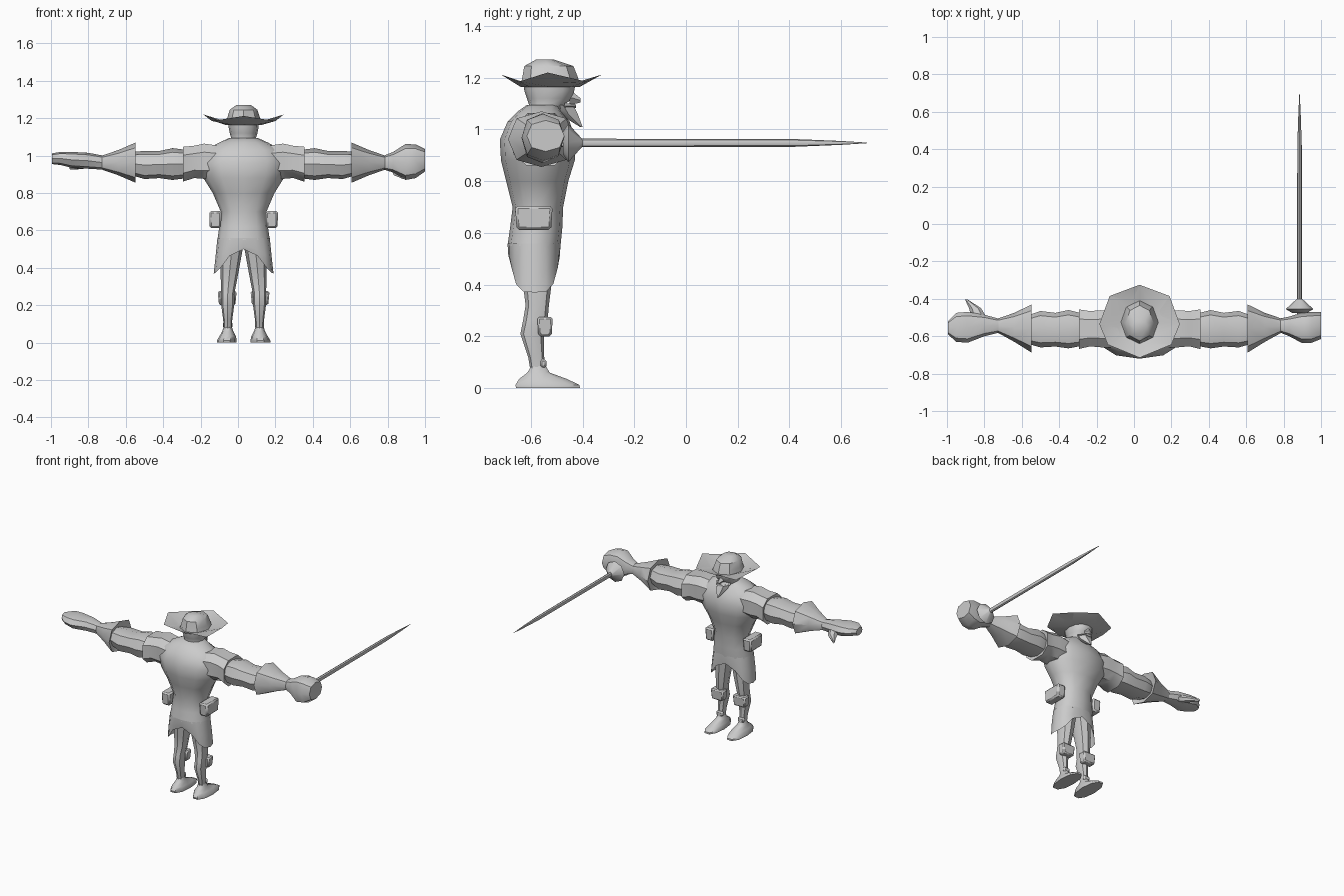
import bpy, bmesh, math
from mathutils import Vector

CX = 0.03                                   # body centre line
grey = bpy.data.materials.new("plain grey")
grey.diffuse_color = (0.6, 0.6, 0.6, 1)


def finish(bm, name, angle=40):
    bmesh.ops.recalc_face_normals(bm, faces=bm.faces[:])
    me = bpy.data.meshes.new(name)
    bm.to_mesh(me)
    bm.free()
    ob = bpy.data.objects.new(name, me)
    bpy.context.collection.objects.link(ob)
    me.materials.append(grey)
    bpy.ops.object.select_all(action='DESELECT')
    ob.select_set(True)
    bpy.context.view_layer.objects.active = ob
    bpy.ops.object.shade_smooth_by_angle(angle=math.radians(angle))
    return ob


def skin(name, rings, caps=(True, True), angle=40):
    """Bridge rings of points with quads."""
    bm = bmesh.new()
    vs = [[bm.verts.new(p) for p in r] for r in rings]
    n = len(vs[0])
    for a, b in zip(vs, vs[1:]):
        for i in range(n):
            bm.faces.new((a[i], a[(i + 1) % n], b[(i + 1) % n], b[i]))
    if caps[0]:
        bm.faces.new(vs[0])
    if caps[1]:
        bm.faces.new(vs[-1])
    return finish(bm, name, angle)


def ring(axis, c, hu, hv, n=8, p=1.0, phase=0.0):
    """Superellipse ring: u, v are the two axes other than 'axis'."""
    pts = []
    for i in range(n):
        t = math.tau * i / n + phase
        u, v = (math.copysign(abs(f) ** p, f) for f in (math.cos(t), math.sin(t)))
        d = {'x': (0, u * hu, v * hv), 'y': (u * hu, 0, v * hv), 'z': (u * hu, v * hv, 0)}[axis]
        pts.append(Vector(c) + Vector(d))
    return pts


def limb(name, s, rows, n=8, p=0.85, phase=0.0):
    """Part along x; rows = dx, y min, y max, z min, z max."""
    skin(name, [ring('x', (CX + s * d, (a + b) / 2, (e + f) / 2), (b - a) / 2, (f - e) / 2, n, p, phase)
                for d, a, b, e, f in rows])


def column(name, x, rows, n=12, p=0.9, caps=(True, True)):
    """Part along z; rows = z, half width, y min, y max (optional x shift)."""
    return skin(name, [ring('z', (x + (r[4] if len(r) > 4 else 0), (r[2] + r[3]) / 2, r[0]),
                            r[1], (r[3] - r[2]) / 2, n, p) for r in rows], caps)


def box(name, c, size, taper=1.0, bevel=0.008):
    bm = bmesh.new()
    bmesh.ops.create_cube(bm, size=1)
    for v in bm.verts:
        k = taper if v.co.z < 0 else 1
        v.co = Vector(c) + Vector((v.co.x * size[0] * k, v.co.y * size[1] * k, v.co.z * size[2]))
    bmesh.ops.bevel(bm, geom=bm.edges[:], offset=bevel, segments=1, affect='EDGES')
    return finish(bm, name)


# Coat body
column("coat_body", CX, [
    (0.55, 0.140, -0.69, -0.485), (0.62, 0.130, -0.68, -0.478), (0.70, 0.122, -0.67, -0.475),
    (0.80, 0.165, -0.695, -0.455), (0.88, 0.215, -0.715, -0.43), (0.96, 0.235, -0.72, -0.425),
    (1.03, 0.205, -0.69, -0.45), (1.07, 0.13, -0.65, -0.48), (1.095, 0.075, -0.615, -0.49)])

# Coat skirt, hem arched at front and back
hem = ring('z', (CX, -0.585, 0.37), 0.16, 0.095, 16, 0.8)
mid = ring('z', (CX, -0.587, 0.46), 0.15, 0.10, 16, 0.8)
for i in range(16):
    k = abs(math.sin(math.tau * i / 16))
    hem[i].z += 0.13 * k ** 4
    mid[i].z += 0.055 * k ** 4
skin("coat_skirt", [hem, mid, ring('z', (CX, -0.5875, 0.56), 0.14, 0.1025, 16, 0.9)], (False, False))

# Head, nose and beard
column("head", CX, [
    (1.05, 0.075, -0.61, -0.49), (1.09, 0.065, -0.605, -0.475), (1.12, 0.074, -0.615, -0.44),
    (1.15, 0.08, -0.625, -0.432), (1.185, 0.082, -0.628, -0.425)])
skin("nose", [ring('y', (CX, -0.45, 1.125), 0.022, 0.03, 4),
              ring('y', (CX, -0.407, 1.112), 0.008, 0.008, 4)])
skin("moustache", [ring('y', (CX, -0.47, 1.09), 0.06, 0.014, 6),
                   ring('y', (CX, -0.425, 1.09), 0.03, 0.008, 6)])
skin("beard", [ring('z', (CX, -0.475, 1.095), 0.052, 0.045, 6),
               ring('z', (CX, -0.455, 1.06), 0.04, 0.042, 6),
               ring('z', (CX, -0.405, 1.01), 0.006, 0.006, 6)])

# Hat: pinched crown and an eight-point brim, raised at front, sides and back
skin("hat_crown", [ring('z', (CX, -0.525, 1.168), 0.10, 0.115), ring('z', (CX, -0.525, 1.20), 0.088, 0.108),
                   ring('z', (CX, -0.53, 1.245), 0.074, 0.095), ring('z', (CX, -0.545, 1.27), 0.04, 0.035)],
     (False, True))
outer = [Vector((CX + x, y, z)) for x, y, z in (
    (0.215, -0.535, 1.22), (0.16, -0.385, 1.185), (0, -0.325, 1.212), (-0.16, -0.385, 1.185),
    (-0.215, -0.535, 1.22), (-0.17, -0.645, 1.185), (0, -0.715, 1.212), (0.17, -0.645, 1.185))]
skin("hat_brim", [ring('z', (CX, -0.525, 1.176), 0.10, 0.115), outer,
                  ring('z', (CX, -0.525, 1.165), 0.10, 0.115)], (False, True))

for s, side in ((-1, "left"), (1, "right")):
    # Arm: shoulder sleeve, lower sleeve, flared glove cuff
    limb(side + "_shoulder_sleeve", s, [
        (0.08, -0.67, -0.47, 0.88, 1.05), (0.21, -0.665, -0.455, 0.87, 1.07), (0.265, -0.66, -0.46, 0.875, 1.058),
        (0.325, -0.675, -0.45, 0.855, 1.053), (0.315, -0.64, -0.48, 0.89, 1.02)], phase=math.pi / 8, p=0.75)
    limb(side + "_lower_sleeve", s, [
        (0.30, -0.65, -0.48, 0.88, 1.03), (0.38, -0.665, -0.46, 0.87, 1.04), (0.45, -0.655, -0.475, 0.88, 1.025),
        (0.53, -0.66, -0.465, 0.875, 1.025), (0.60, -0.64, -0.49, 0.895, 1.02)])
    limb(side + "_glove_cuff", s, [
        (0.60, -0.64, -0.49, 0.90, 1.02), (0.577, -0.688, -0.43, 0.855, 1.07),
        (0.67, -0.63, -0.475, 0.895, 1.03), (0.757, -0.582, -0.505, 0.925, 1.0)])

    # Leg and foot
    x = CX + s * 0.085
    column(side + "_leg", x, [
        (0.06, 0.022, -0.60, -0.54), (0.12, 0.024, -0.61, -0.548), (0.21, 0.036, -0.64, -0.55),
        (0.26, 0.035, -0.63, -0.535), (0.32, 0.042, -0.62, -0.53, -s * 0.005),
        (0.40, 0.05, -0.63, -0.52, -s * 0.012), (0.55, 0.062, -0.65, -0.51, -s * 0.027)], 8)
    column(side + "_foot", x, [
        (0.0, 0.053, -0.662, -0.405, s * 0.005), (0.012, 0.053, -0.665, -0.405, s * 0.005),
        (0.035, 0.044, -0.65, -0.455), (0.06, 0.03, -0.615, -0.525),
        (0.085, 0.022, -0.60, -0.54)], 10)
    box(side + "_knee_pad", (x + s * 0.003, -0.545, 0.238), (0.102, 0.06, 0.075), 0.85)
    box(side + "_ankle_strap", (x, -0.552, 0.095), (0.05, 0.024, 0.035))
    # Belt pouch
    box(side + "_pouch", (CX + s * 0.151, -0.588, 0.658), (0.066, 0.145, 0.092), 0.92, 0.01)

# Open hand with thumb
limb("open_hand", -1, [
    (0.75, -0.58, -0.507, 0.925, 1.0), (0.83, -0.60, -0.485, 0.93, 1.015), (0.92, -0.635, -0.47, 0.935, 1.02),
    (0.98, -0.63, -0.475, 0.95, 1.02), (1.025, -0.59, -0.52, 0.955, 1.012)])
skin("thumb", [ring('y', (CX - 0.85, -0.52, 0.965), 0.045, 0.03, 6),
               ring('y', (CX - 0.88, -0.45, 0.945), 0.032, 0.02, 6),
               ring('y', (CX - 0.925, -0.405, 0.935), 0.008, 0.01, 6)])

# Fist
limb("fist", 1, [
    (0.75, -0.58, -0.505, 0.925, 1.0), (0.80, -0.60, -0.495, 0.91, 1.02), (0.865, -0.635, -0.475, 0.87, 1.062),
    (0.92, -0.635, -0.47, 0.88, 1.06), (0.97, -0.615, -0.47, 0.915, 1.035)])

# Sword: cone guard, grip and tapering blade
SX, SZ = 0.885, 0.948
skin("sword_guard", [ring('y', (SX, -0.475, SZ), 0.04, 0.045), ring('y', (SX, -0.455, SZ), 0.074, 0.074),
                     ring('y', (SX, -0.40, SZ), 0.014, 0.014)])
skin("sword_blade", [ring('y', (SX, y, SZ), r, r * 1.25) for y, r in
                     ((-0.56, 0.013), (-0.41, 0.013), (0.42, 0.012), (0.60, 0.006), (0.70, 0.001))])
